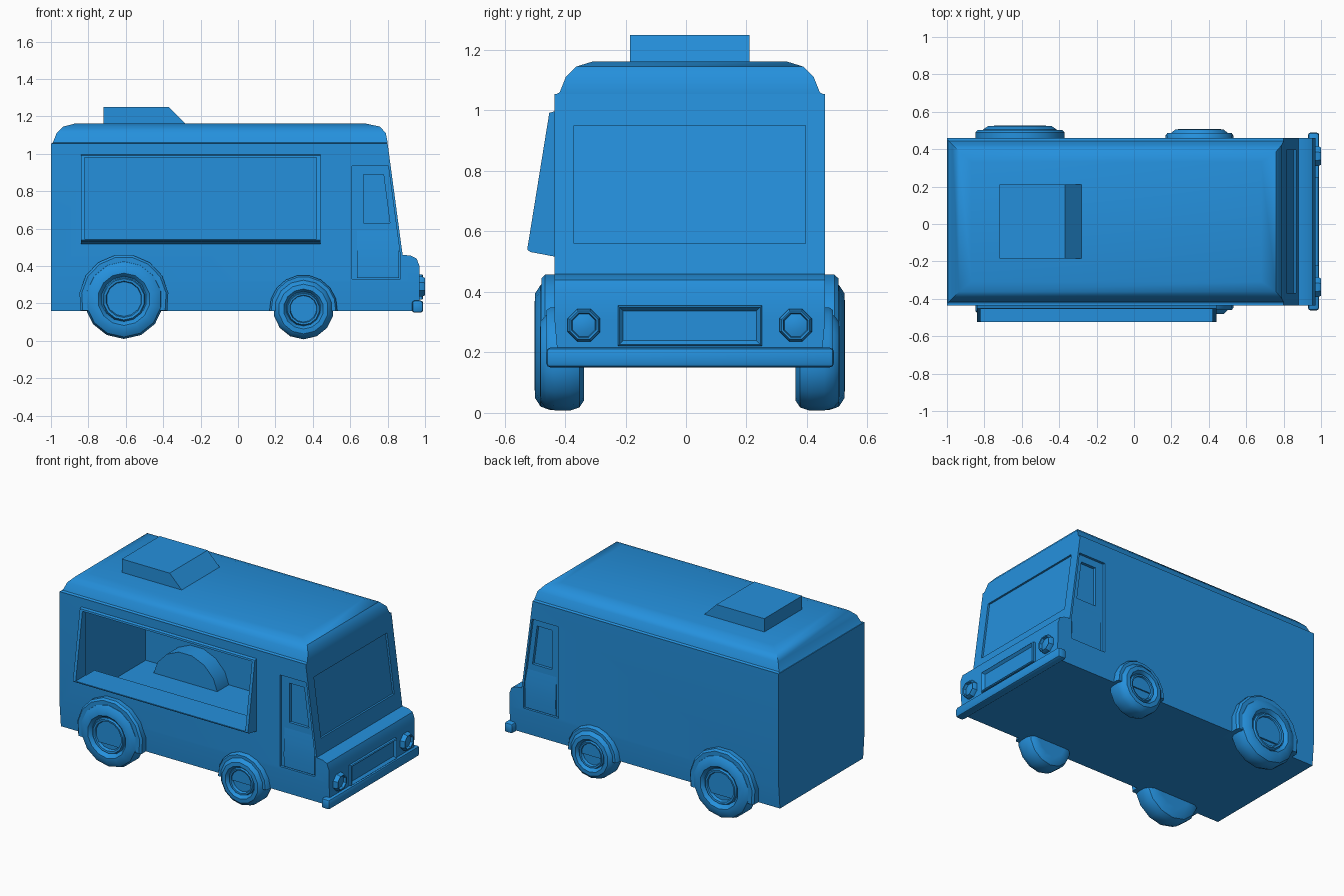
import bpy, bmesh, math

cube = bpy.data.objects.get("Cube")
if cube:
    bpy.data.objects.remove(cube, do_unlink=True)

CY = 0.0125          # centre line of the vehicle
HALF = 0.4475        # half width of the body

blue = bpy.data.materials.new("bright blue")
blue.use_nodes = True
colour = (0.018, 0.28, 0.72, 1)
blue.diffuse_color = colour
blue.node_tree.nodes["Principled BSDF"].inputs["Base Color"].default_value = colour


def finish(name, bm):
    bmesh.ops.recalc_face_normals(bm, faces=bm.faces)
    mesh = bpy.data.meshes.new(name)
    bm.to_mesh(mesh)
    bm.free()
    mesh.materials.append(blue)
    ob = bpy.data.objects.new(name, mesh)
    bpy.context.collection.objects.link(ob)
    return ob


def loft(name, rings, closed=False):
    """Skin equal-length rings of points and cap both ends."""
    bm = bmesh.new()
    vs = [[bm.verts.new(p) for p in ring] for ring in rings]
    n = len(vs[0])
    pairs = list(zip(vs, vs[1:]))
    if closed:
        pairs.append((vs[-1], vs[0]))
    for a, b in pairs:
        for i in range(n):
            j = (i + 1) % n
            bm.faces.new((a[i], a[j], b[j], b[i]))
    if not closed:
        bm.faces.new(vs[0])
        bm.faces.new(vs[-1])
    return finish(name, bm)


def prism_y(name, pts, y0, y1):
    return loft(name, [[(x, y, z) for x, z in pts] for y in (y0, y1)])


def prism_x(name, pts, x0, x1):
    return loft(name, [[(x, y, z) for y, z in pts] for x in (x0, x1)])


def box(name, x0, x1, y0, y1, z0, z1):
    return prism_y(name, [(x0, z0), (x1, z0), (x1, z1), (x0, z1)], y0, y1)


def apply_mods(ob):
    dg = bpy.context.evaluated_depsgraph_get()
    mesh = bpy.data.meshes.new_from_object(ob.evaluated_get(dg))
    ob.modifiers.clear()
    ob.data = mesh


def cut(ob, cutter, keep=False):
    mod = ob.modifiers.new("cut", "BOOLEAN")
    mod.object, mod.operation, mod.solver = cutter, "DIFFERENCE", "EXACT"
    apply_mods(ob)
    if not keep:
        bpy.data.objects.remove(cutter, do_unlink=True)


def bevel(ob, width, segments=1):
    mod = ob.modifiers.new("bevel", "BEVEL")
    mod.width, mod.segments = width, segments
    apply_mods(ob)


def lathe(name, profile, axis_x, axis_z, side, sides=14):
    """Spin (radius, distance from centre line) points about a sideways axle."""
    turn = [2 * math.pi * (i + 0.5) / sides for i in range(sides)]
    return loft(name, [[(axis_x + r * math.cos(t), CY + side * d, axis_z + r * math.sin(t))
                        for t in turn] for r, d in profile])


def nose_x(z):
    """Slanted windscreen line."""
    return 0.88 - (z - 0.46) * 0.08 / 0.59


# Body shell with a stub hood, lower skirt tucked in slightly
body = prism_y("body", [(-1, 0.16), (-1, 1.055), (0.8, 1.055), (0.88, 0.46), (0.925, 0.455),
                        (0.955, 0.44), (0.97, 0.4), (0.97, 0.16)], CY - HALF, CY + HALF)
bm = bmesh.new()
bm.from_mesh(body.data)
bmesh.ops.bisect_plane(bm, geom=bm.verts[:] + bm.edges[:] + bm.faces[:],
                       plane_co=(0, 0, 0.31), plane_no=(0, 0, 1))
for v in bm.verts:
    if v.co.z < 0.2:
        v.co.y = CY + (v.co.y - CY) * 0.97
bm.to_mesh(body.data)
bm.free()

# Hollow kitchen and serving hatch
cut(body, box("cavity", -0.985, 0.58, CY - 0.43, CY + 0.43, 0.27, 1.035))
hatch = box("hatch_cutter", -0.82, 0.42, -0.7, -0.3, 0.545, 0.98)
cut(body, hatch, keep=True)
frame = prism_x("hatch_frame", [(-0.425, 1.0), (-0.452, 0.992), (-0.525, 0.54), (-0.515, 0.532),
                                (-0.425, 0.515)], -0.84, 0.44)
cut(frame, hatch)
box("hatch_counter", -0.82, 0.42, -0.46, -0.33, 0.525, 0.543)

# Windscreen recess
low, high = nose_x(0.56), nose_x(0.95)
cut(body, prism_y("screen_cutter", [(low - 0.012, 0.56), (low + 0.06, 0.56), (high + 0.06, 0.95),
                                    (high - 0.012, 0.95)], CY - 0.382, CY + 0.382))

# Recessed doors with deeper windows
for side in (-1, 1):
    def span(depth):
        return sorted((CY + side * (HALF - depth), CY + side * (HALF + 0.1)))
    cut(body, prism_y("door_cutter", [(0.61, 0.33), (0.868, 0.33), (0.868, 0.45),
                                      (nose_x(0.935) - 0.012, 0.935), (0.61, 0.935)], *span(0.016)))
    cut(body, prism_y("window_cutter", [(0.67, 0.63), (0.812, 0.63), (0.778, 0.89),
                                        (0.67, 0.89)], *span(0.035)))
    # Door skin swelling out towards the sill
    panel = [(0.4475 - 0.017, 0.6), (0.438, 0.52), (0.442, 0.42), (0.44, 0.335), (0.425, 0.335),
             (0.425, 0.6)]
    prism_x("door_swell", [(CY + side * y, z) for y, z in panel], 0.635, 0.86)

# Rounded roof cap
rings = []
for x0, x1, hw, z in ((-1, 0.8, 0.447, 1.05), (-0.99, 0.8, 0.43, 1.06), (-0.97, 0.79, 0.41, 1.11),
                      (-0.935, 0.76, 0.375, 1.145), (-0.87, 0.68, 0.32, 1.162)):
    rings.append([(x0, CY - hw, z), (x1, CY - hw, z), (x1, CY + hw, z), (x0, CY + hw, z)])
loft("roof", rings)

# Roof vent with a sloping front
prism_y("roof_vent", [(-0.72, 1.15), (-0.27, 1.15), (-0.37, 1.25), (-0.72, 1.25)],
        CY - 0.198, CY + 0.198)

# Wheels and flared arches
for place, wx, wz, r, arch_r, out in (("rear", -0.61, 0.222, 0.212, 0.24, 0.513),
                                      ("front", 0.35, 0.17, 0.162, 0.182, 0.495)):
    for side, label in ((-1, "right"), (1, "left")):
        w = 0.145
        tyre = [(0.6, -w), (0.8, -w), (0.94, -w + 0.015), (1.0, -w + 0.045), (1.0, -0.05),
                (0.95, -0.02), (0.82, -0.002), (0.66, 0), (0.6, -0.012), (0.56, -0.028),
                (0.52, -0.01), (0.46, -0.012), (0.43, -0.03), (0.1, -0.03)]
        lathe(f"{place}_{label}_wheel", [(k * r, out + d) for k, d in tyre], wx, wz, side)
        start = math.asin((0.16 - wz) / arch_r)
        steps = [start + (math.pi - 2 * start) * i / 9 for i in range(10)]
        arch = []
        for k, d in ((1.0, 0.31), (1.0, out - 0.035), (0.95, out - 0.022)):
            arch.append([(wx + k * arch_r * math.cos(t), CY + side * d,
                          max(0.16, wz + k * arch_r * math.sin(t))) for t in steps])
        loft(f"{place}_{label}_arch", arch)

# Bumper
bumper = box("bumper", 0.93, 0.99, CY - 0.475, CY + 0.477, 0.15, 0.216)
bevel(bumper, 0.015, 2)


# Grille: raised bevelled frame around a recessed panel
def grille_ring(x, inset):
    a, b, c, d = CY - 0.238 + inset, CY + 0.238 - inset, 0.221 + inset, 0.355 - inset
    return [(x, a, c), (x, b, c), (x, b, d), (x, a, d)]


loft("grille", [grille_ring(0.96, 0), grille_ring(0.985, 0), grille_ring(0.99, 0.005),
                grille_ring(0.974, 0.018)])

# Octagonal headlights
for side, label in ((-1, "right"), (1, "left")):
    lamp = []
    for x, r in ((0.96, 0.058), (0.985, 0.058), (1.0, 0.05), (0.998, 0.044), (0.982, 0.04),
                 (0.988, 0.02)):
        lamp.append([(x, CY + side * 0.35 + r * math.cos(t), 0.29 + r * math.sin(t))
                     for t in [math.pi * (i + 0.5) / 4 for i in range(8)]])
    loft(f"{label}_headlight", lamp)

# Smooth curved surfaces, keep hard edges
for ob in bpy.context.collection.objects:
    if ob.type == "MESH" and blue.name in ob.data.materials:
        bpy.ops.object.select_all(action="DESELECT")
        ob.select_set(True)
        bpy.context.view_layer.objects.active = ob
        bpy.ops.object.shade_smooth_by_angle(angle=math.radians(35))
